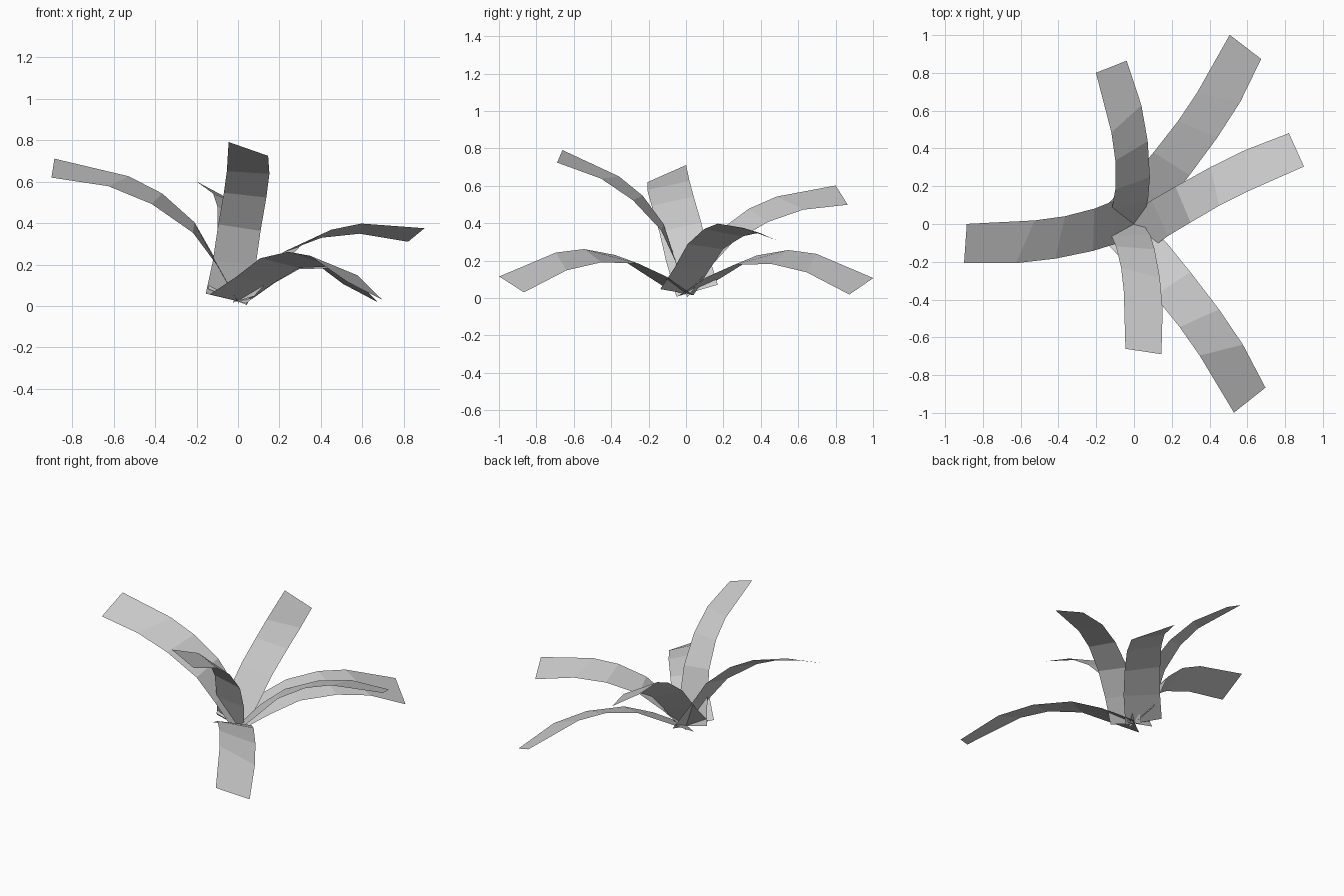
import bpy
import bmesh
from mathutils import Matrix, Vector

cube = bpy.data.objects.get("Cube")
if cube:
    bpy.data.objects.remove(cube, do_unlink=True)

# One plain grey for the whole plant
grey = bpy.data.materials.new("leaf_grey")
grey.use_nodes = True
colour = (0.6, 0.6, 0.6, 1)
grey.diffuse_color = colour
grey.node_tree.nodes["Principled BSDF"].inputs["Base Color"].default_value = colour

# All leaves share one arched strip, given as (upper edge, lower edge) from tip to base
STRIP = [
    ((1.1, -.17, -.02), (1.09, .055, -.02)),
    ((.76, -.19, .12), (.845, .045, .11)),
    ((.58, -.195, .145), (.625, .035, .16)),
    ((.37, -.195, .12), (.38, .03, .16)),
    ((.18, -.175, .035), (.19, .045, .1)),
    ((.01, -.17, -.04), (-.01, .055, .005)),
]
PIVOT = Vector((0, 0, .03))


def tip_frame(upper, lower):
    """Rotation frame and reach spanned by the two tip corners."""
    middle = (upper + lower) / 2
    forward = middle.normalized()
    normal = upper.cross(lower).normalized()
    side = normal.cross(forward)
    frame = Matrix((forward, side, normal)).transposed()
    return frame, middle.length


def make_leaf(name, upper_tip, lower_tip, mirrored=False):
    """Turn and scale the shared strip so its tip reaches the given corners."""
    source, source_reach = tip_frame(*map(Vector, STRIP[0]))
    target, reach = tip_frame(Vector(upper_tip) - PIVOT, Vector(lower_tip) - PIVOT)
    turn = target @ source.transposed() * (reach / source_reach)

    bm = bmesh.new()
    rows = [[bm.verts.new(turn @ Vector(p) + PIVOT) for p in row] for row in STRIP]
    for (a, b), (c, d) in zip(rows, rows[1:]):
        bm.faces.new((a, c, d, b))
    if mirrored:
        bmesh.ops.scale(bm, vec=(1, -1, 1), verts=bm.verts)
        bmesh.ops.reverse_faces(bm, faces=bm.faces)

    mesh = bpy.data.meshes.new(name)
    bm.to_mesh(mesh)
    bm.free()
    mesh.materials.append(grey)
    leaf = bpy.data.objects.new(name, mesh)
    bpy.context.collection.objects.link(leaf)
    return leaf


# Tall leaves
make_leaf("right_leaf", (-.885, 0, .71), (-.9, -.205, .62))
make_leaf("front_leaf", (-.045, -.66, .79), (.145, -.69, .725))

# Low leaves
make_leaf("left_leaf", (.9, .305, .375), (.82, .48, .31))
make_leaf("front_left_leaf", (.53, -1, .115), (.695, -.865, .03))

# Back leaves, flipped front to back
make_leaf("back_leaf", (-.2, -.8, .6), (-.04, -.865, .5), mirrored=True)
make_leaf("back_left_leaf", (.51, -1, .105), (.67, -.875, .02), mirrored=True)
